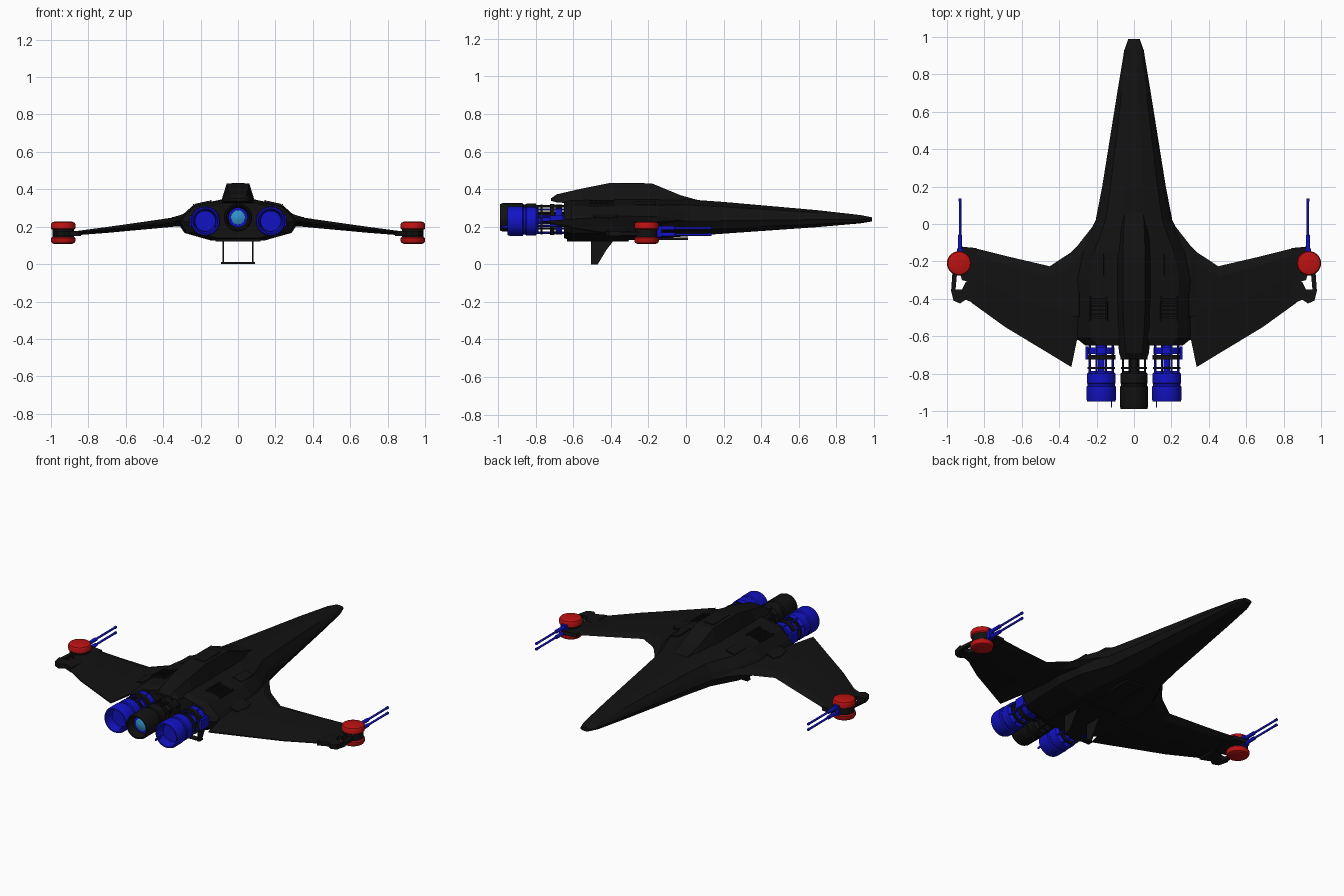
import bpy, bmesh, math
from mathutils import Vector, Matrix

if "Cube" in bpy.data.objects:
    bpy.data.objects.remove(bpy.data.objects["Cube"])


def material(name, rgb):
    m = bpy.data.materials.new(name)
    m.diffuse_color = (*rgb, 1)
    m.use_nodes = True
    m.node_tree.nodes["Principled BSDF"].inputs["Base Color"].default_value = m.diffuse_color
    return m


BLACK = material("black", (0.006, 0.006, 0.006))
BLUE = material("blue", (0.006, 0.006, 0.55))
RED = material("red", (0.5, 0.006, 0.006))
GLOW = material("glow", (0.03, 0.3, 0.6))


def finish(name, bm, mat, mirror=False, smooth=False):
    bmesh.ops.recalc_face_normals(bm, faces=bm.faces)
    me = bpy.data.meshes.new(name)
    bm.to_mesh(me)
    bm.free()
    ob = bpy.data.objects.new(name, me)
    bpy.context.collection.objects.link(ob)
    me.materials.append(mat)
    if mirror:
        ob.modifiers.new("mirror", 'MIRROR').use_mirror_merge = False
    if smooth:
        bpy.ops.object.select_all(action='DESELECT')
        ob.select_set(True)
        bpy.context.view_layer.objects.active = ob
        bpy.ops.object.shade_smooth_by_angle(angle=math.radians(35))
    return ob


def add_loft(bm, rings):
    vs = [[bm.verts.new(p) for p in r] for r in rings]
    n = len(vs[0])
    for a, b in zip(vs, vs[1:]):
        for i in range(n):
            j = (i + 1) % n
            bm.faces.new((a[i], a[j], b[j], b[i]))
    bm.faces.new(vs[0])
    bm.faces.new(vs[-1])


def loft(name, rings, mat, **kw):
    bm = bmesh.new()
    add_loft(bm, rings)
    return finish(name, bm, mat, **kw)


def add_lathe(bm, centre, profile, axis='Y', sides=32):
    """Profile of (position along axis, radius), closed by end caps."""
    rings = []
    for h, r in profile:
        ring = []
        for k in range(sides):
            a = 2 * math.pi * k / sides
            c, s = r * math.cos(a), r * math.sin(a)
            ring.append((centre[0] + c, h, centre[1] + s) if axis == 'Y'
                        else (centre[0] + c, centre[1] + s, h))
        rings.append(ring)
    add_loft(bm, rings)


def lathe(name, centre, profile, mat, axis='Y', mirror=False):
    bm = bmesh.new()
    add_lathe(bm, centre, profile, axis)
    return finish(name, bm, mat, mirror, True)


def boxes(name, items, mat, mirror=False):
    """Each item: centre, size, tilt about y."""
    bm = bmesh.new()
    for c, s, tilt in items:
        m = (Matrix.Translation(c) @ Matrix.Rotation(tilt, 4, 'Y')
             @ Matrix.Diagonal((*s, 1)))
        bmesh.ops.create_cube(bm, size=1, matrix=m)
    return finish(name, bm, mat, mirror)


def plate(name, outline, z0, z1, mat, mirror=True):
    return loft(name, [[(x, y, z) for x, y in outline] for z in (z0, z1)], mat, mirror=mirror)


# Faceted hull, from nose to tail: y, half width, bottom, middle, top
def hull_ring(y, w, zb, zm, zt):
    half = [(0.45 * w, zb), (0.88 * w, zb + 0.4 * (zm - zb)), (w, zm),
            (0.91 * w, zm + 0.33 * (zt - zm)), (0.74 * w, zm + 0.74 * (zt - zm)), (0.28 * w, zt)]
    return [(x, y, z) for x, z in half] + [(-x, y, z) for x, z in reversed(half)]


hull = [(0.99, 0.03, 0.228, 0.24, 0.25), (0.93, 0.052, 0.218, 0.24, 0.262),
        (0.7, 0.09, 0.198, 0.238, 0.288), (0.2, 0.17, 0.163, 0.232, 0.332),
        (0.02, 0.205, 0.15, 0.23, 0.345), (-0.15, 0.29, 0.138, 0.227, 0.345),
        (-0.3, 0.325, 0.128, 0.225, 0.345), (-0.61, 0.31, 0.125, 0.225, 0.34),
        (-0.65, 0.26, 0.14, 0.225, 0.33)]
loft("hull", [hull_ring(*h) for h in hull], BLACK)

# Raised dorsal spine: y, base half width, top half width, base, top
spine = [(0.06, 0.06, 0.05, 0.32, 0.343), (-0.03, 0.085, 0.055, 0.32, 0.368),
         (-0.18, 0.095, 0.06, 0.32, 0.43), (-0.41, 0.095, 0.06, 0.32, 0.432),
         (-0.56, 0.09, 0.055, 0.32, 0.402), (-0.69, 0.08, 0.045, 0.33, 0.372),
         (-0.72, 0.07, 0.04, 0.338, 0.35)]
loft("dorsal_spine", [[(b, y, z0), (t, y, z1), (-t, y, z1), (-b, y, z0)]
                      for y, b, t, z0, z1 in spine], BLACK)

# Drooping wings: x, leading edge, trailing edge, height, thickness
wing = [(0.18, 0.04, -0.62, 0.235, 0.06), (0.305, -0.12, -0.62, 0.23, 0.055),
        (0.335, -0.15, -0.765, 0.226, 0.05), (0.45, -0.226, -0.695, 0.212, 0.044),
        (0.69, -0.17, -0.55, 0.184, 0.032), (0.87, -0.125, -0.42, 0.165, 0.022)]


def wing_ring(x, le, te, z, t):
    pts = [(0, 0), (0.12, 0.4), (0.5, 0.5), (1, 0.08), (1, -0.08), (0.5, -0.5), (0.12, -0.4)]
    return [(x, le + (te - le) * u, z + t * v) for u, v in pts]


loft("wing", [wing_ring(*w) for w in wing], BLACK, mirror=True)

# Wing tip brackets holding the gun turrets
plate("tip_claw", [(0.84, -0.29), (0.9, -0.31), (0.92, -0.35), (0.98, -0.35), (0.965, -0.41),
                   (0.93, -0.425), (0.9, -0.405), (0.84, -0.43)], 0.15, 0.178, BLACK)
plate("tip_arm", [(0.84, -0.13), (0.93, -0.12), (0.95, -0.19), (0.92, -0.3), (0.84, -0.32)],
      0.152, 0.176, BLACK)
plate("tip_link", [(0.945, -0.25), (0.97, -0.25), (0.978, -0.36), (0.955, -0.36)],
      0.152, 0.172, BLACK)

# Turrets: dark core between two rounded red caps
P = (0.935, -0.21)
lathe("turret_core", P, [(0.135, 0.052), (0.14, 0.058), (0.187, 0.058), (0.192, 0.052)],
      BLACK, 'Z', True)
lathe("turret_upper_cap", P, [(0.184, 0.058), (0.19, 0.065), (0.214, 0.065), (0.222, 0.06),
                              (0.227, 0.048)], RED, 'Z', True)
lathe("turret_lower_cap", P, [(0.108, 0.048), (0.113, 0.06), (0.121, 0.065), (0.139, 0.065),
                              (0.145, 0.058)], RED, 'Z', True)

# Twin stacked gun barrels
bm = bmesh.new()
for z in (0.158, 0.192):
    add_lathe(bm, (0.93, z), [(-0.17, 0.011), (-0.06, 0.011), (-0.055, 0.0065), (0.12, 0.0065),
                              (0.121, 0.008), (0.137, 0.008)], sides=12)
finish("gun_barrels", bm, BLUE, True, True)
boxes("gun_mount", [((0.93, -0.145, 0.175), (0.034, 0.03, 0.06), 0)], BLUE, True)


# Engines: hollow nozzle, open frame of rods and rings, inner core
def engine(label, x, z, back, mat, r, mirror):
    c, front = (x, z), -0.8
    lathe(label + "_nozzle", c, [
        (front + 0.015, r * 0.7), (front, r * 0.97), (front - 0.05, r * 0.97),
        (front - 0.055, r * 0.92), (front - 0.065, r * 0.92), (front - 0.07, r),
        (back + 0.012, r), (back, r * 0.94), (back, r * 0.84),
        (back + 0.08, r * 0.7), (back + 0.085, r * 0.3)], mat, mirror=mirror)
    bm = bmesh.new()
    for k in range(8):
        a = math.pi * (k + 0.5) / 4
        add_lathe(bm, (x + 0.85 * r * math.cos(a), z + 0.85 * r * math.sin(a)),
                  [(-0.63, 0.006), (front - 0.01, 0.006)], sides=8)
    add_lathe(bm, c, [(-0.62, 0.03), (-0.7, 0.03), (-0.71, 0.018), (-0.81, 0.018)], sides=16)
    finish(label + "_frame", bm, mat, mirror, True)
    for i, (y, w, k) in enumerate(((-0.66, 0.035, 0.9), (-0.7, 0.025, 0.95), (-0.765, 0.01, 0.92))):
        ring = bmesh.new()
        prof = [(y, 0.7 * r), (y, k * r), (y - w, k * r), (y - w, 0.7 * r), (y, 0.7 * r)]
        add_lathe(ring, c, prof)
        for f in [f for f in ring.faces if len(f.verts) > 4]:
            ring.faces.remove(f)
        bmesh.ops.remove_doubles(ring, verts=ring.verts, dist=1e-5)
        finish(f"{label}_ring_{i}", ring, BLACK if i else mat, mirror, True)
    # nozzle lining and glowing burner
    lathe(label + "_lining", c, [(back + 0.05, r * 0.7), (back + 0.07, r * 0.6),
                                 (back + 0.09, r * 0.6)], BLUE, mirror=mirror)
    if not mirror:
        lathe("burner", c, [(back + 0.035, r * 0.2), (back + 0.045, r * 0.5),
                            (back + 0.07, r * 0.55)], GLOW)


engine("side_engine", 0.175, 0.23, -0.95, BLUE, 0.079, True)
engine("centre_engine", 0, 0.25, -0.99, BLACK, 0.075, False)

# Engine control rods and side struts
boxes("engine_struts", [((0.12, -0.9, 0.2), (0.006, 0.16, 0.012), 0),
                        ((0.252, -0.69, 0.23), (0.014, 0.07, 0.06), 0)], BLUE, True)

# Ventral landing fins joined by a thin bar
fin = [(-0.505, 0.14), (-0.505, 0), (-0.47, 0), (-0.425, 0.075), (-0.375, 0.14)]
loft("ventral_fin", [[(x, y, z) for y, z in fin] for x in (0.075, 0.083)], BLACK, mirror=True)
boxes("fin_crossbar", [((0, -0.487, 0.005), (0.18, 0.03, 0.01), 0)], BLACK)

# Belly plate and tail shroud
boxes("belly_plate", [((0, -0.47, 0.13), (0.24, 0.33, 0.016), 0),
                      ((0, -0.12, 0.136), (0.12, 0.26, 0.012), 0)], BLACK)

# Vents, hatches and shoulder blocks on the upper hull
vents = [((0.19, -0.4 - 0.02 * k, 0.325), (0.08, 0.009, 0.012), 0.22) for k in range(6)]
vents += [((x, -0.45, 0.325 - (x - 0.19) * 0.22), (0.008, 0.13, 0.014), 0.22) for x in (0.145, 0.235)]
boxes("hull_vents", vents, BLACK, True)
boxes("shoulder_blocks", [((0.315, -0.43, 0.245), (0.055, 0.13, 0.03), 0.3),
                          ((0.335, -0.42, 0.238), (0.04, 0.06, 0.03), 0.15),
                          ((0.19, -0.22, 0.322), (0.06, 0.12, 0.01), 0.25)], BLACK, True)
boxes("spine_hatch", [((0, -0.3, 0.431), (0.07, 0.16, 0.006), 0)], BLACK)
